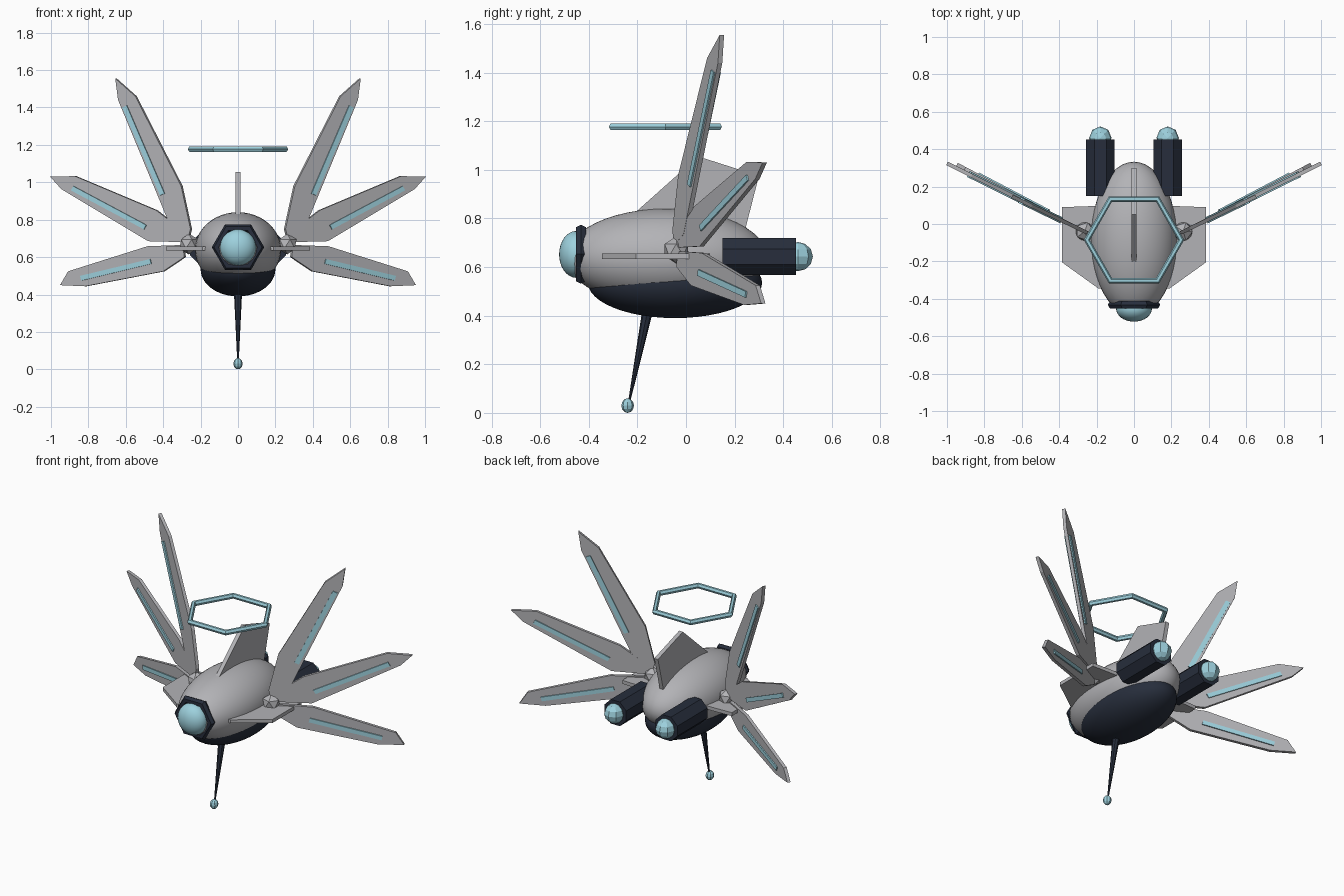
import bpy, bmesh, math
from mathutils import Vector, Matrix

if "Cube" in bpy.data.objects:
    bpy.data.objects.remove(bpy.data.objects["Cube"])


def material(name, rgb):
    m = bpy.data.materials.new(name)
    m.use_nodes = True
    m.diffuse_color = (*rgb, 1)
    m.node_tree.nodes["Principled BSDF"].inputs["Base Color"].default_value = (*rgb, 1)
    return m


GREY = material("light_grey", (0.45, 0.45, 0.47))
DARK = material("dark_navy", (0.02, 0.027, 0.045))
BLUE = material("pale_blue", (0.34, 0.64, 0.73))


def finish(bm, name, mat, smooth=False):
    bmesh.ops.recalc_face_normals(bm, faces=bm.faces)
    for f in bm.faces:
        f.smooth = smooth
    me = bpy.data.meshes.new(name)
    bm.to_mesh(me)
    bm.free()
    me.materials.append(mat)
    ob = bpy.data.objects.new(name, me)
    bpy.context.collection.objects.link(ob)
    return ob


def ball(name, center, radii, mat, segs=32, rings=16, smooth=True):
    bm = bmesh.new()
    bmesh.ops.create_uvsphere(bm, u_segments=segs, v_segments=rings, radius=1,
                              matrix=Matrix.Translation(center) @ Matrix.Diagonal((*radii, 1)))
    return finish(bm, name, mat, smooth)


def rod(name, a, b, r1, r2, sides, mat, turn=0):
    a, b = Vector(a), Vector(b)
    rot = (b - a).to_track_quat("Z", "Y").to_matrix().to_4x4()
    bm = bmesh.new()
    bmesh.ops.create_cone(bm, cap_ends=True, segments=sides, radius1=r1, radius2=r2,
                          depth=(b - a).length,
                          matrix=Matrix.Translation((a + b) / 2) @ rot @ Matrix.Rotation(turn, 4, "Z"))
    return finish(bm, name, mat)


def hex_ring(name, center, major, minor, sides, rot, mat):
    """Six-cornered ring with corners on the x axis."""
    bm = bmesh.new()
    loops = []
    for i in range(6):
        a = math.tau * i / 6
        loop = []
        for j in range(sides):
            t = math.tau * j / sides
            r = major + minor * math.cos(t)
            p = Vector((r * math.cos(a), r * math.sin(a), minor * math.sin(t)))
            loop.append(bm.verts.new(rot @ p + Vector(center)))
        loops.append(loop)
    for i in range(6):
        p, q = loops[i], loops[(i + 1) % 6]
        for j in range(sides):
            k = (j + 1) % sides
            bm.faces.new((p[j], q[j], q[k], p[k]))
    return finish(bm, name, mat)


def plate(name, points, thickness, mat):
    """Flat outline thickened evenly about its own plane."""
    bm = bmesh.new()
    face = bm.faces.new([bm.verts.new(p) for p in points])
    face.normal_update()
    n = face.normal.copy()
    bmesh.ops.translate(bm, verts=bm.verts, vec=-n * thickness / 2)
    ext = bmesh.ops.extrude_face_region(bm, geom=[face], use_keep_orig=True)
    bmesh.ops.translate(bm, vec=n * thickness,
                        verts=[v for v in ext["geom"] if isinstance(v, bmesh.types.BMVert)])
    return finish(bm, name, mat)


# Hull and belly
ball("hull", (0, -0.08, 0.64), (0.23, 0.413, 0.2), GREY, 48, 24)
ball("belly", (0, -0.045, 0.535), (0.2, 0.358, 0.145), DARK, 48, 24)

# Nose lens and its frame
ball("nose_lens", (0, -0.452, 0.652), (0.096, 0.07, 0.096), BLUE)
hex_ring("nose_frame", (0, -0.432, 0.653), 0.116, 0.024, 6,
         Matrix.Rotation(math.pi / 2, 3, "X"), DARK)

# Floating ring above the hull
hex_ring("halo", (0, -0.085, 1.177), 0.252, 0.0165, 6, Matrix.Identity(3), BLUE)

# Lower antenna
rod("antenna", (0, -0.235, 0.04), (0, -0.15, 0.46), 0.004, 0.024, 8, DARK)
ball("antenna_tip", (0, -0.24, 0.03), (0.025, 0.026, 0.03), BLUE, 8, 6, False)

# Dorsal fin
plate("dorsal_fin", [(0, -0.225, 0.81), (0, 0.05, 1.055), (0, 0.3, 0.975), (0, 0.245, 0.76)],
      0.026, GREY)

# Blade outlines as (x, z), the strip's two ends, and the sweep of each blade
BLADES = {
    "upper": ([(0.652, 1.555), (0.545, 1.46), (0.30, 0.98), (0.25, 0.75), (0.265, 0.69),
               (0.345, 0.735), (0.637, 1.44)], (0.60, 1.405), (0.398, 0.935), 0.485),
    "middle": ([(1.0, 1.03), (0.868, 1.033), (0.433, 0.85), (0.265, 0.72), (0.29, 0.68),
                (0.476, 0.685), (0.94, 0.963)], (0.88, 0.968), (0.49, 0.76), 0.495),
    "lower": ([(0.947, 0.45), (0.904, 0.524), (0.48, 0.658), (0.29, 0.665), (0.283, 0.60),
               (0.396, 0.524), (0.813, 0.444)], (0.834, 0.487), (0.46, 0.577), 0.525),
}

for side, s in (("left", 1), ("right", -1)):
    # Engine pod with glowing exhaust
    rod(side + "_engine", (s * 0.18, 0.15, 0.643), (s * 0.18, 0.453, 0.643),
        0.083, 0.083, 8, DARK, math.pi / 8)
    ball(side + "_exhaust", (s * 0.18, 0.46, 0.643), (0.06, 0.062, 0.06), BLUE, 8, 6, False)

    # Side plane
    plate(side + "_side_plane", [(s * x, y, 0.645) for x, y in
          ((0.1, -0.345), (0.19, -0.345), (0.385, -0.205), (0.385, 0.09), (0.1, 0.1))], 0.022, GREY)

    # Faceted wing joint
    bm = bmesh.new()
    bmesh.ops.create_icosphere(bm, subdivisions=1, radius=0.056,
                               matrix=Matrix.Translation((s * 0.263, -0.04, 0.67)))
    finish(bm, side + "_wing_joint", GREY)

    # Wing blades with inlaid strips showing on both faces
    for name, (outline, a, b, sweep) in BLADES.items():
        def place(x, z):
            return (s * x, -0.04 + sweep * (x - 0.265), z)
        plate(f"{side}_{name}_blade", [place(x, z) for x, z in outline], 0.02, GREY)
        a2, b2 = Vector(a), Vector(b)
        d = (b2 - a2).normalized() * 0.013
        w = Vector((-d.y, d.x))
        strip = [a2 + w, b2 + w, b2 - w, a2 - w]
        plate(f"{side}_{name}_strip", [place(p.x, p.y) for p in strip], 0.034, BLUE)
